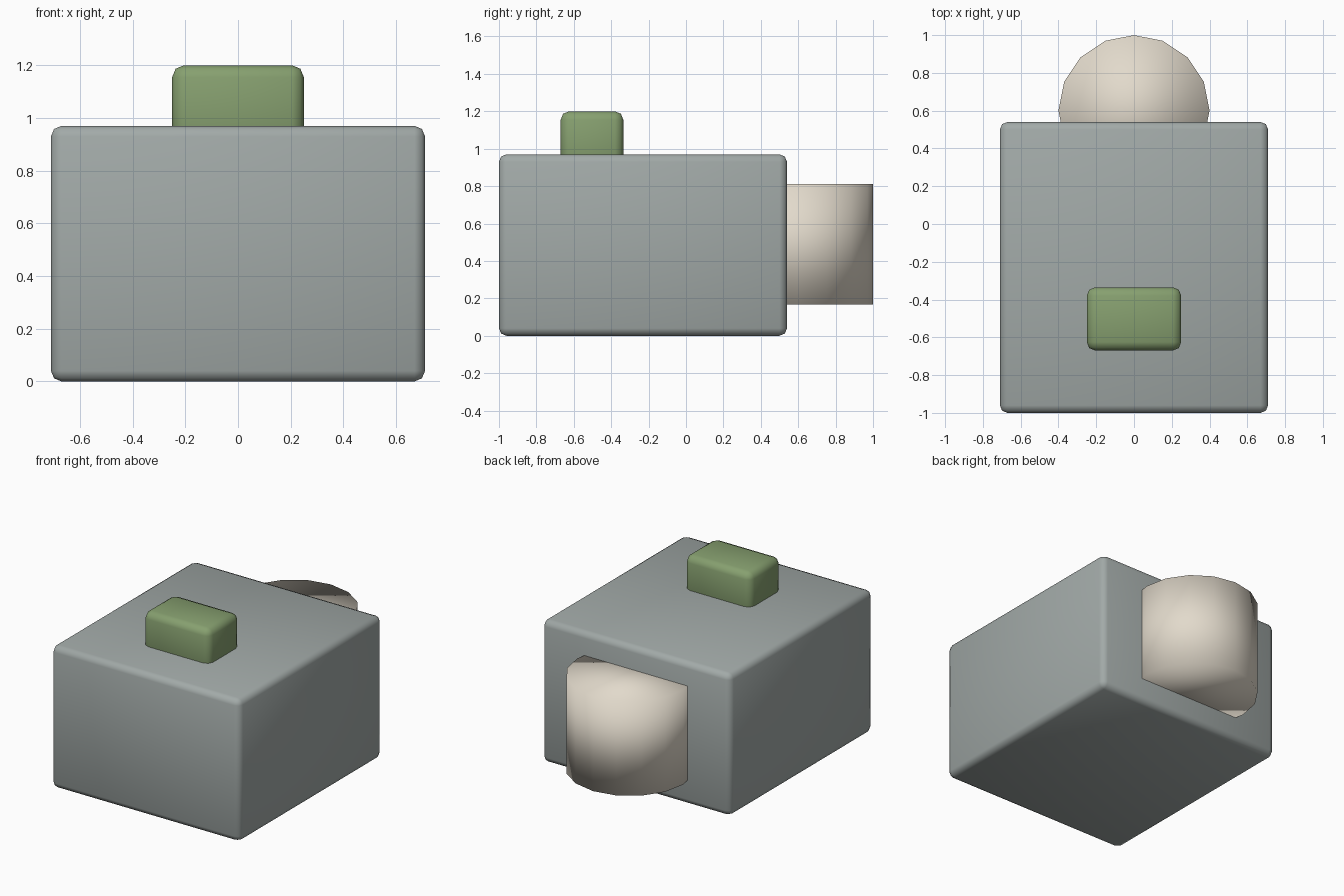
import bpy
from mathutils import Vector

if "Cube" in bpy.data.objects:
    bpy.data.objects.remove(bpy.data.objects["Cube"])


def finish(obj, name, colour):
    obj.name = name
    mat = bpy.data.materials.new(name + "_colour")
    mat.diffuse_color = (*colour, 1)
    mat.use_nodes = True
    mat.node_tree.nodes["Principled BSDF"].inputs["Base Color"].default_value = mat.diffuse_color
    obj.data.materials.append(mat)
    bpy.ops.object.shade_smooth()


def rounded_box(name, low, high, radius, colour):
    low, high = Vector(low), Vector(high)
    bpy.ops.mesh.primitive_cube_add(size=1, location=(low + high) / 2)
    obj = bpy.context.object
    obj.scale = high - low
    bpy.ops.object.transform_apply(location=False, rotation=False, scale=True)
    bevel = obj.modifiers.new("rounding", "BEVEL")
    bevel.width = radius
    bevel.segments = 2
    finish(obj, name, colour)


# Main housing
rounded_box("housing", (-0.71, -1, 0), (0.71, 0.54, 0.97), 0.04, (0.36, 0.40, 0.39))

# Button block on top
rounded_box("top_button", (-0.25, -0.67, 0.87), (0.25, -0.335, 1.2), 0.045, (0.24, 0.35, 0.16))

# Upright drum set into the back, softly shaded
bpy.ops.mesh.primitive_cylinder_add(vertices=16, radius=0.4, depth=0.645, location=(0, 0.6, 0.49))
finish(bpy.context.object, "back_drum", (0.76, 0.70, 0.60))
